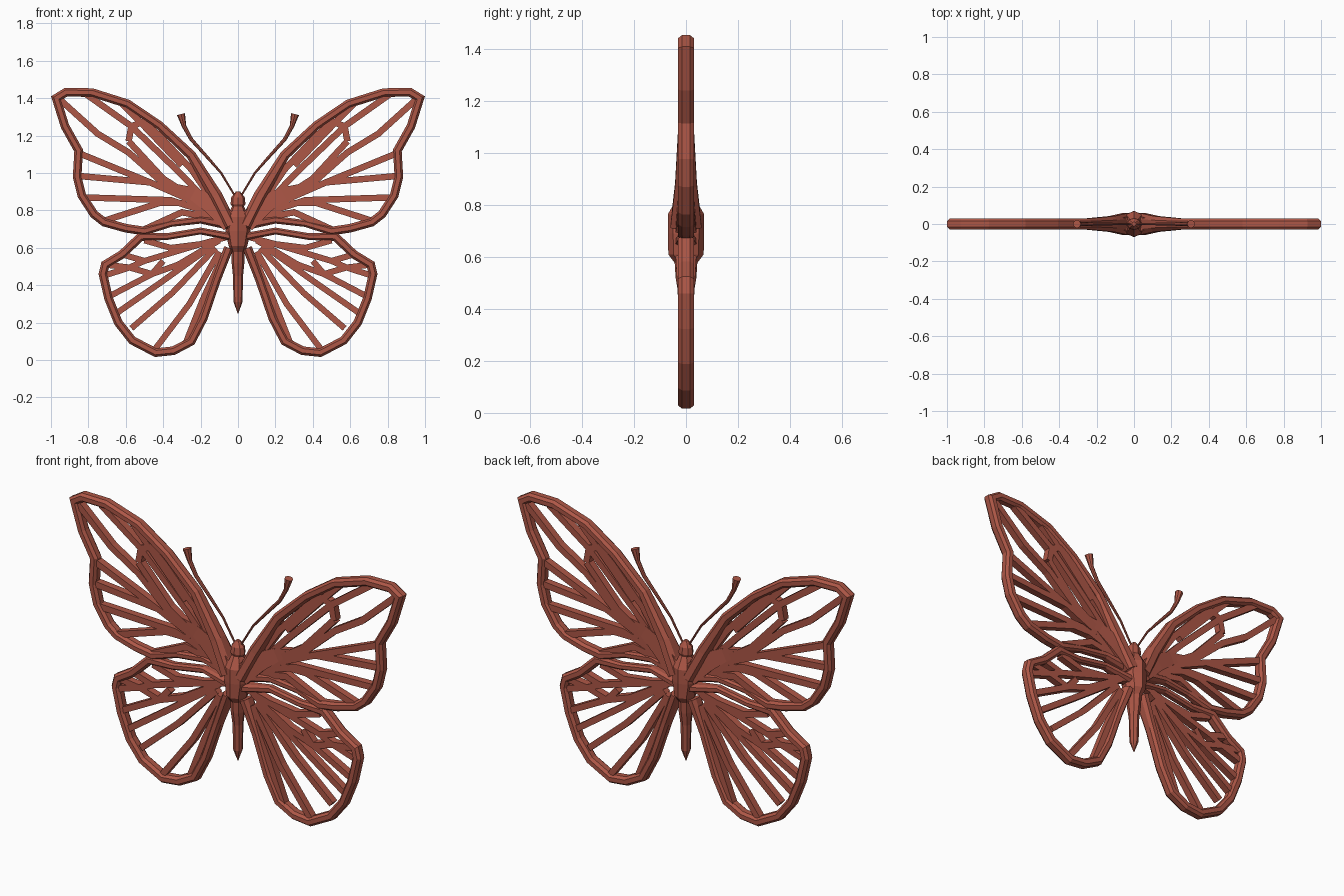
import bpy, bmesh, math
from mathutils import Vector

mat = bpy.data.materials.new("brick red")
mat.diffuse_color = (0.42, 0.095, 0.062, 1)


def finish(bm, name, mirror=False):
    bmesh.ops.recalc_face_normals(bm, faces=bm.faces)
    me = bpy.data.meshes.new(name)
    bm.to_mesh(me)
    bm.free()
    me.materials.append(mat)
    ob = bpy.data.objects.new(name, me)
    bpy.context.collection.objects.link(ob)
    if mirror:
        ob.modifiers.new("mirror", 'MIRROR').use_mirror_merge = False
    return ob


def skin(bm, rings, closed=False):
    vs = [[bm.verts.new(p) for p in r] for r in rings]
    n, m = len(rings[0]), len(rings)
    for i in range(m if closed else m - 1):
        a, b = vs[i], vs[(i + 1) % m]
        for k in range(n):
            bm.faces.new((a[k], a[(k + 1) % n], b[(k + 1) % n], b[k]))
    if not closed:
        bm.faces.new(vs[0])
        bm.faces.new(vs[-1])


FRAME = [(1, .5), (.5, 1), (-.5, 1), (-1, .5), (-1, -.5), (-.5, -1), (.5, -1), (1, -.5)]
FLAT = [(1, 1), (-1, 1), (-1, -1), (1, -1)]
ROUND = [(math.cos(k * math.pi / 4), math.sin(k * math.pi / 4)) for k in range(8)]


def bar(bm, pts, section):
    """Sweep a section along (x, z, half width, half depth) points with mitred corners."""
    rings = []
    for i, (x, z, w, d) in enumerate(pts):
        p = Vector((x, z))
        a = p - Vector(pts[i - 1][:2]) if i else None
        b = Vector(pts[i + 1][:2]) - p if i < len(pts) - 1 else None
        a, b = (a or b).normalized(), (b or a).normalized()
        t = (a + b).normalized()
        nrm = Vector((-t.y, t.x)) / max(.6, t.dot(a))
        rings.append([(x + nrm.x * u * w, v * d, z + nrm.y * u * w) for u, v in section])
    skin(bm, rings)


def veins(name, paths, w=.017, d=.019):
    bm = bmesh.new()
    for path in paths:
        bar(bm, [(x, z, w, d) for x, z in path], FLAT)
    finish(bm, name, True)


# upper wing rim, thick at the root
bm = bmesh.new()
rim = [(.04, .72, .035, .06), (.12, .88, .035, .042), (.25, 1.095, .026, .03)]
rim += [(x, z, .023, .03) for x, z in [
    (.42, 1.255), (.59, 1.37), (.78, 1.43), (.92, 1.432), (.972, 1.40), (.925, 1.25),
    (.852, 1.12), (.86, .98), (.835, .88), (.77, .78), (.715, .737), (.60, .705), (.50, .69)]]
rim += [(.36, .73, .018, .02), (.2, .75, .02, .025), (.04, .72, .025, .04)]
bar(bm, rim, FRAME)
finish(bm, "upper_wing_rim", True)

# lower wing rim
bm = bmesh.new()
rim = [(.04, .66, .02, .04), (.2, .69, .018, .022), (.38, .66, .018, .022)]
rim += [(x, z, .023, .03) for x, z in [
    (.52, .66), (.62, .565), (.71, .51), (.722, .46), (.692, .33), (.64, .20), (.565, .105),
    (.44, .04), (.345, .05), (.25, .10), (.185, .225), (.115, .43)]]
rim += [(.05, .6, .025, .04)]
bar(bm, rim, FRAME)
finish(bm, "lower_wing_rim", True)

# upper wing veins
veins("upper_wing_veins", [
    [(.1, .8), (.25, 1.02), (.42, 1.2), (.50, 1.27)],
    [(.1, .78), (.3, .99), (.57, 1.25), (.81, 1.42)],
    [(.57, 1.25), (.49, 1.28)],
    [(.57, 1.25), (.585, 1.17)],
    [(.64, 1.39), (.52, 1.27), (.3, 1.04)],
    [(.96, 1.40), (.75, 1.21), (.585, 1.11), (.36, .91), (.1, .78)],
    [(.585, 1.17), (.40, .97), (.12, .79)],
    [(.86, 1.11), (.47, .95), (.15, .81)],
    [(.86, .985), (.47, .95)],
    [(.84, .87), (.36, .855), (.1, .77)],
    [(.73, .74), (.42, .84), (.28, .84)],
    [(.52, .69), (.3, .79), (.08, .75)],
])

# flat plate where the upper veins meet
bm = bmesh.new()
bar(bm, [(.04, .73, .05, .04), (.14, .83, .05, .03), (.24, .89, .035, .02), (.33, .93, .012, .017)], FLAT)
finish(bm, "upper_wing_root", True)

# lower wing veins
veins("lower_wing_veins", [
    [(.62, .565), (.50, .53), (.2, .62), (.05, .66)],
    [(.71, .51), (.58, .495), (.50, .53)],
    [(.72, .45), (.58, .495)],
    [(.69, .34), (.46, .46), (.40, .53)],
    [(.46, .46), (.58, .495)],
    [(.46, .46), (.32, .51), (.1, .64)],
    [(.57, .17), (.35, .36), (.12, .6)],
    [(.65, .25), (.42, .41), (.14, .61)],
    [(.45, .05), (.26, .3), (.1, .58)],
    [(.28, .09), (.19, .32), (.08, .56)],
    [(.50, .64), (.36, .60), (.2, .62)],
], .016)


def turned(name, prof):
    """Eight-sided body part from (z, x radius, y radius)."""
    bm = bmesh.new()
    skin(bm, [[(c * rx, s * ry, z) for c, s in ROUND] for z, rx, ry in prof])
    finish(bm, name)


turned("thorax", [(.56, .028, .03), (.61, .05, .068), (.69, .068, .07), (.765, .06, .07), (.825, .03, .035)])
turned("head", [(.81, .025, .025), (.835, .04, .034), (.87, .036, .03), (.90, .012, .012)])
turned("abdomen", [(.25, .002, .002), (.31, .024, .024), (.45, .027, .028), (.52, .034, .04), (.60, .034, .045)])

# antennae with flared tips
bm = bmesh.new()
bar(bm, [(x, z, r, r) for x, z, r in [
    (.012, .87, .005), (.09, 1.0, .006), (.16, 1.08, .008), (.25, 1.18, .010),
    (.288, 1.25, .012), (.305, 1.315, .022)]], ROUND)
finish(bm, "antenna", True)
